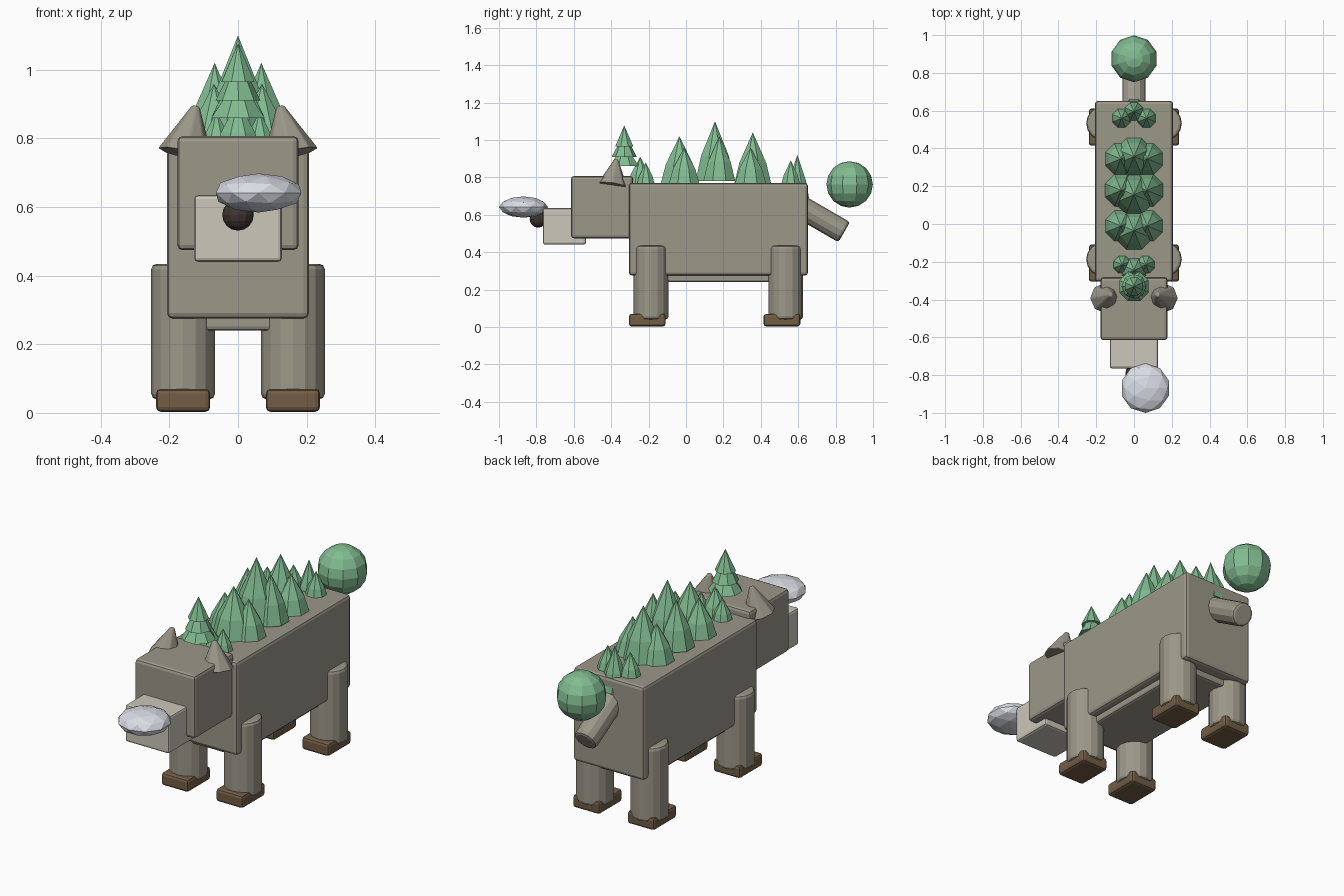
import bpy, bmesh, math
from mathutils import Matrix, Vector, Euler

if "Cube" in bpy.data.objects:
    bpy.data.objects.remove(bpy.data.objects["Cube"])


def material(name, rgb):
    m = bpy.data.materials.new(name)
    m.diffuse_color = (*rgb, 1)
    m.use_nodes = True
    m.node_tree.nodes["Principled BSDF"].inputs["Base Color"].default_value = m.diffuse_color
    return m


FUR = material("fur", (0.33, 0.31, 0.25))
CREAM = material("cream", (0.60, 0.57, 0.49))
HOOF = material("hoof", (0.17, 0.11, 0.06))
DARK = material("dark", (0.05, 0.035, 0.03))
LEAF = material("leaf", (0.22, 0.50, 0.28))
SNOW = material("snow", (0.70, 0.73, 0.79))


def finish(name, bm, mat, loc=(0, 0, 0), rot=(0, 0, 0), bevel=0):
    bmesh.ops.recalc_face_normals(bm, faces=bm.faces)
    me = bpy.data.meshes.new(name)
    bm.to_mesh(me)
    bm.free()
    me.materials.append(mat)
    ob = bpy.data.objects.new(name, me)
    ob.location, ob.rotation_euler = loc, rot
    bpy.context.collection.objects.link(ob)
    if bevel:
        mod = ob.modifiers.new("soft_edges", "BEVEL")
        mod.width, mod.segments = bevel, 2
        mod.limit_method, mod.angle_limit = "ANGLE", math.radians(40)
    return ob


def box(name, lo, hi, mat, bevel=0.016):
    lo, hi = Vector(lo), Vector(hi)
    bm = bmesh.new()
    bmesh.ops.create_cube(bm, size=1)
    bmesh.ops.scale(bm, vec=hi - lo, verts=bm.verts)
    return finish(name, bm, mat, (lo + hi) / 2, bevel=bevel)


def cone(name, loc, r1, r2, depth, sides, mat, rot=(0, 0, 0), bevel=0):
    bm = bmesh.new()
    bmesh.ops.create_cone(bm, cap_ends=True, segments=sides,
                          radius1=r1, radius2=r2, depth=depth)
    return finish(name, bm, mat, loc, rot, bevel)


def shrub(name, x, y, base, tip, r, lean=0):
    """Low-poly conifer: a slightly bulging cone with eight sides."""
    h = tip - base
    bm = bmesh.new()
    rings = [[bm.verts.new((k * r * math.cos(a), k * r * math.sin(a) + t * lean, t * h))
              for a in [math.tau * (i + 0.5) / 8 for i in range(8)]]
             for t, k in ((0, 1), (0.42, 0.72))]
    top = bm.verts.new((0, lean, h))
    bm.faces.new(rings[0])
    for i in range(8):
        j = (i + 1) % 8
        bm.faces.new((rings[0][i], rings[0][j], rings[1][j], rings[1][i]))
        bm.faces.new((rings[1][i], rings[1][j], top))
    return finish(name, bm, LEAF, (x, y, base))


# Body and belly
box("body", (-0.207, -0.305, 0.275), (0.207, 0.652, 0.77), FUR)
box("belly", (-0.165, -0.25, 0.24), (0.165, 0.59, 0.32), FUR, 0.012)

# Head, snout and nose
box("head", (-0.177, -0.615, 0.474), (0.177, -0.283, 0.807), FUR)
box("snout", (-0.128, -0.765, 0.44), (0.128, -0.535, 0.635), CREAM, 0.012)
bm = bmesh.new()
bmesh.ops.create_uvsphere(bm, u_segments=12, v_segments=8, radius=0.046)
finish("nose", bm, DARK, (0, -0.79, 0.577))

# Snow clump resting on the nose
bm = bmesh.new()
bmesh.ops.create_icosphere(bm, subdivisions=2, radius=0.131)
bmesh.ops.scale(bm, vec=(1, 1, 0.435), verts=bm.verts)
finish("snow_clump", bm, SNOW, (0.06, -0.869, 0.641))

# Legs, hooves and ears on both sides
for s, side in ((-1, "left"), (1, "right")):
    for end, y in (("front", -0.187), ("rear", 0.533)):
        cone(f"{end}_leg_{side}", (s * 0.16, y, 0.237), 0.093, 0.093, 0.395, 16,
             FUR, bevel=0.016)
        box(f"{end}_hoof_{side}", (s * 0.16 - 0.079, y - 0.118, 0.003),
            (s * 0.16 + 0.079, y + 0.078, 0.07), HOOF, 0.014)
    tilt = Euler((math.radians(-8), math.radians(-12 * s), 0))
    cone(f"ear_{side}", (s * 0.138, -0.383, 0.824), 0.083, 0.012, 0.145, 8,
         FUR, tilt, 0.012)

# Tail stub with leafy ball floating above its end
cone("tail", (0, 0.716, 0.582), 0.062, 0.062, 0.30, 12, FUR,
     (math.radians(-120), 0, 0), 0.014)
bm = bmesh.new()
bmesh.ops.create_uvsphere(bm, u_segments=10, v_segments=8, radius=0.124)
finish("tail_foliage", bm, LEAF, (0, 0.875, 0.762))

# Conifer clusters along the back: y, tip, radius, side x, side y, side tip, side radius, base
clusters = [(-0.245, 0.91, 0.075, 0.063, -0.215, 0.88, 0.055, 0.75),
            (-0.035, 1.02, 0.110, 0.070, -0.010, 0.96, 0.090, 0.76),
            (0.155, 1.10, 0.112, 0.068, 0.178, 1.02, 0.092, 0.78),
            (0.357, 1.04, 0.108, 0.070, 0.345, 0.96, 0.092, 0.76),
            (0.595, 0.92, 0.068, 0.066, 0.560, 0.89, 0.058, 0.75)]
for n, (y, tip, r, sx, sy, stip, sr, base) in enumerate(clusters, 1):
    shrub(f"back_tree_{n}", 0, y, 0.69 if n == 5 else base, tip, r)
    for s, side in ((-1, "left"), (1, "right")):
        shrub(f"back_tree_{n}_{side}", s * sx, sy, base, stip, sr)

# Tiered tree above the head
for n, (z, r, h) in enumerate(((0.86, 0.084, 0.12), (0.91, 0.066, 0.13),
                               (0.965, 0.052, 0.112)), 1):
    cone(f"crown_tree_tier_{n}", (0, -0.33, z + h / 2), r, 0, h, 8, LEAF,
         (0, 0, n * 0.4))
